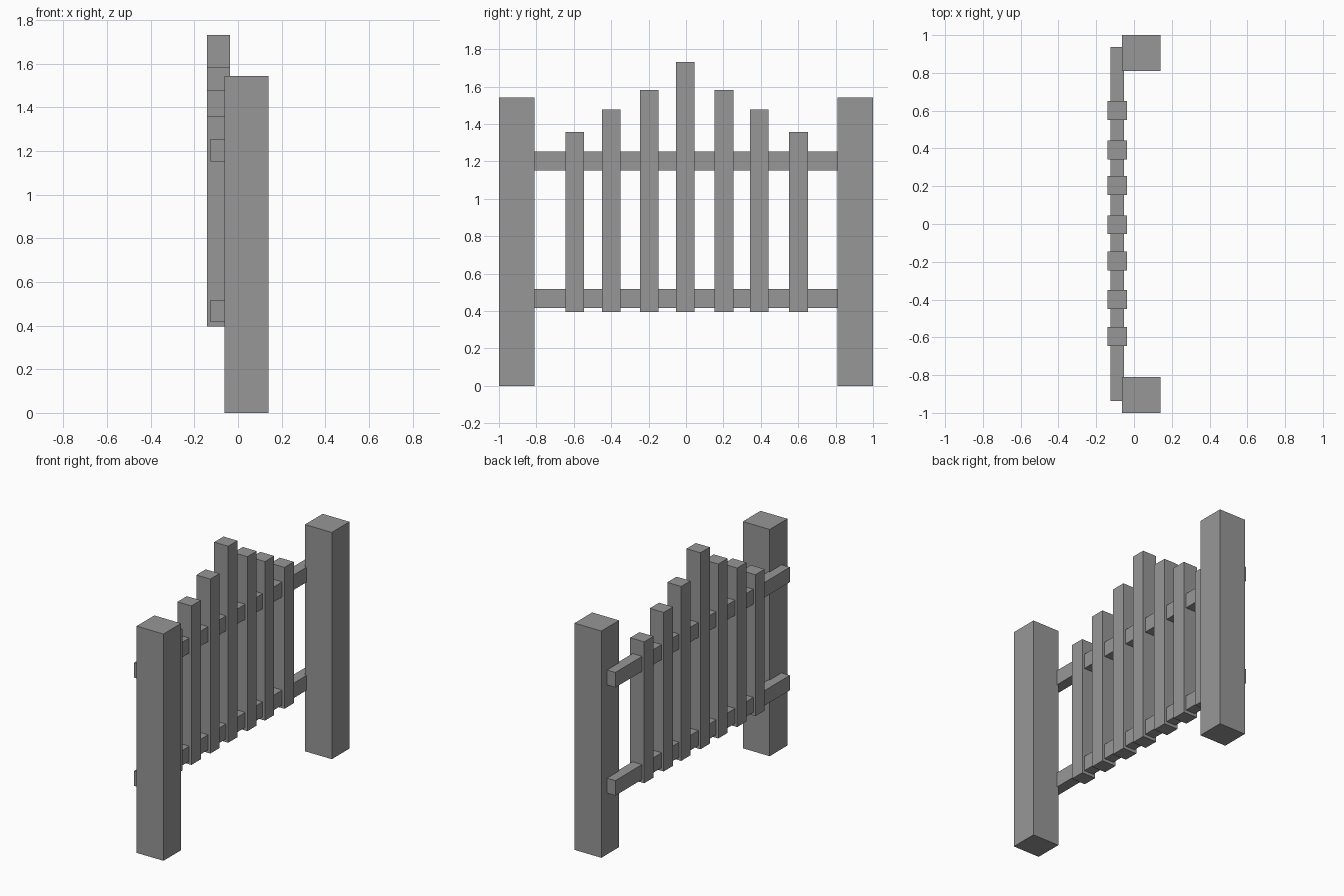
import bpy

cube = bpy.data.objects.get("Cube")
if cube:
    bpy.data.objects.remove(cube, do_unlink=True)

grey = bpy.data.materials.new("plain grey")
grey.use_nodes = True
colour = (0.31, 0.31, 0.31, 1)
grey.diffuse_color = colour
grey.node_tree.nodes["Principled BSDF"].inputs["Base Color"].default_value = colour


def box(name, xs, ys, zs):
    """Add a flat-shaded box spanning the given ranges."""
    spans = (xs, ys, zs)
    bpy.ops.mesh.primitive_cube_add(size=1, location=[(a + b) / 2 for a, b in spans])
    obj = bpy.context.object
    obj.name = name
    obj.scale = [b - a for a, b in spans]
    bpy.ops.object.transform_apply(location=False, rotation=False, scale=True)
    obj.data.materials.append(grey)


# Heavy end posts
box("front_post", (-0.063, 0.139), (-1, -0.81), (0, 1.543))
box("back_post", (-0.063, 0.139), (0.81, 1), (0, 1.543))

# Horizontal rails lapped onto the posts
for name, bottom in (("lower_rail", 0.416), ("upper_rail", 1.152)):
    box(name, (-0.125, -0.053), (-0.938, 0.938), (bottom, bottom + 0.102))

# Pickets rising to the middle
centres = (-0.595, -0.399, -0.196, -0.004, 0.203, 0.391, 0.601)
tops = (1.357, 1.477, 1.582, 1.732)
for i, y in enumerate(centres):
    top = tops[3 - abs(i - 3)]
    box(f"picket_{i + 1}", (-0.141, -0.036), (y - 0.05, y + 0.05), (0.395, top))
